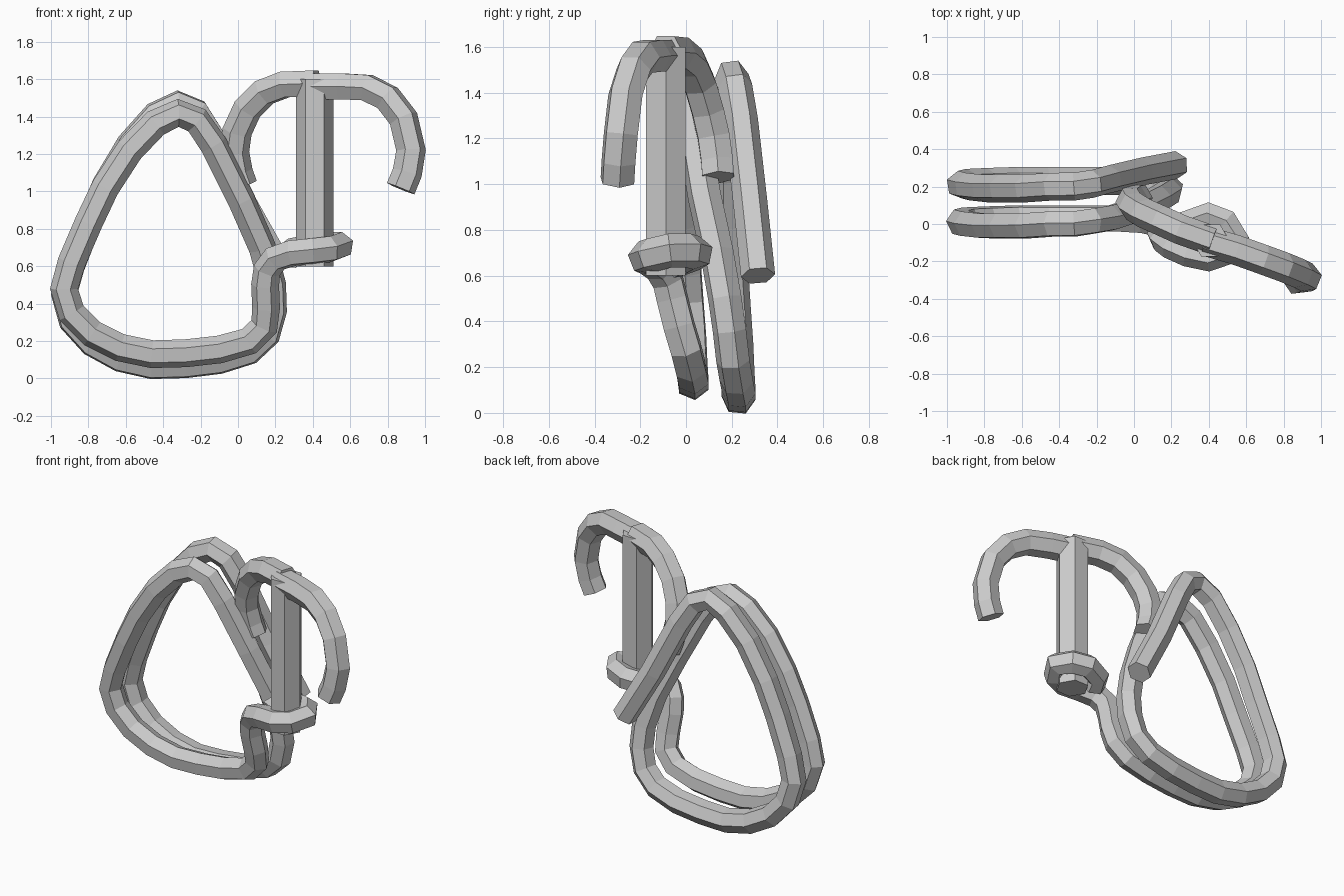
import bpy, bmesh, math
from mathutils import Vector

grey = bpy.data.materials.new("plain_grey")
grey.diffuse_color = (0.6, 0.6, 0.6, 1)


def tube(name, pts, radius, side):
    """Six-sided tube along pts; one cross-section corner starts toward 'side'."""
    pts = [Vector(p) for p in pts]
    bm = bmesh.new()
    rings, n, prev = [], Vector(side), None
    for i, p in enumerate(pts):
        a = (p - pts[i - 1]).normalized() if i else None
        b = (pts[i + 1] - p).normalized() if i < len(pts) - 1 else None
        t = ((a or b) + (b or a)).normalized()
        if prev:
            n = prev.rotation_difference(t) @ n
        n = (n - t * n.dot(t)).normalized()
        m = t.cross(n)
        prev = t
        rings.append([bm.verts.new(p + radius * (n * math.cos(k * math.pi / 3)
                                                 + m * math.sin(k * math.pi / 3)))
                      for k in range(6)])
    for r, s in zip(rings, rings[1:]):
        for k in range(6):
            bm.faces.new((r[k], r[(k + 1) % 6], s[(k + 1) % 6], s[k]))
    bm.faces.new(rings[0][::-1])
    bm.faces.new(rings[-1])
    bmesh.ops.recalc_face_normals(bm, faces=bm.faces)
    me = bpy.data.meshes.new(name)
    bm.to_mesh(me)
    bm.free()
    me.materials.append(grey)
    ob = bpy.data.objects.new(name, me)
    bpy.context.collection.objects.link(ob)
    return ob


# Coil outline (x, y, z) from the bottom right, round the left, over the top
coil = [(0.06, 0.02, 0.20), (-0.10, 0.03, 0.155), (-0.28, 0.03, 0.135),
        (-0.46, 0.03, 0.13), (-0.63, 0.03, 0.165), (-0.78, 0.025, 0.24),
        (-0.89, 0.02, 0.35), (-0.93, 0.01, 0.48), (-0.89, 0.0, 0.62),
        (-0.80, -0.01, 0.83), (-0.71, -0.01, 1.02), (-0.58, -0.01, 1.22),
        (-0.44, 0.0, 1.365), (-0.32, 0.0, 1.42), (-0.22, 0.015, 1.38)]
back_coil = [(x, y + 0.2, 0.065 + (z - 0.13) * 1.09) for x, y, z in coil]

# Rope: knot round the shaft, front coil, crossing, back coil, loose end
knot = [(0.27, -0.06, 0.655), (0.30, 0.01, 0.68), (0.40, 0.045, 0.70),
        (0.49, 0.01, 0.71), (0.545, -0.07, 0.71), (0.49, -0.15, 0.69),
        (0.40, -0.18, 0.68), (0.29, -0.155, 0.67), (0.20, -0.115, 0.64),
        (0.155, -0.08, 0.58), (0.145, -0.06, 0.50), (0.15, -0.03, 0.38),
        (0.14, 0.0, 0.28)]
crossing = [(-0.13, 0.03, 1.25), (0.02, 0.08, 0.95), (0.13, 0.135, 0.70),
            (0.185, 0.17, 0.50), (0.19, 0.19, 0.36), (0.155, 0.205, 0.23)]
loose_end = [(-0.13, 0.24, 1.28), (0.04, 0.28, 0.93), (0.225, 0.315, 0.60)]
path = knot + coil + crossing + back_coil + loose_end
tube("rope", path[::-1], 0.075, (0, 1, 0))

# Shaft
tube("shaft", [(0.41, -0.088, 0.60), (0.41, -0.088, 1.60)], 0.1, (1, 0, 0))

# Hook arms
tube("right_hook", [(0.38, -0.09, 1.562), (0.55, -0.14, 1.562), (0.69, -0.19, 1.555),
                    (0.80, -0.23, 1.50), (0.885, -0.265, 1.39), (0.925, -0.285, 1.22),
                    (0.905, -0.295, 1.10), (0.87, -0.30, 1.015)], 0.08, (-0.34, -0.94, 0))
tube("left_hook", [(0.42, -0.09, 1.578), (0.25, -0.03, 1.572), (0.14, 0.02, 1.53),
                   (0.05, 0.06, 1.44), (-0.005, 0.095, 1.32), (-0.02, 0.12, 1.21),
                   (0.0, 0.135, 1.10), (0.025, 0.14, 1.03)], 0.08, (-0.34, -0.94, 0))
